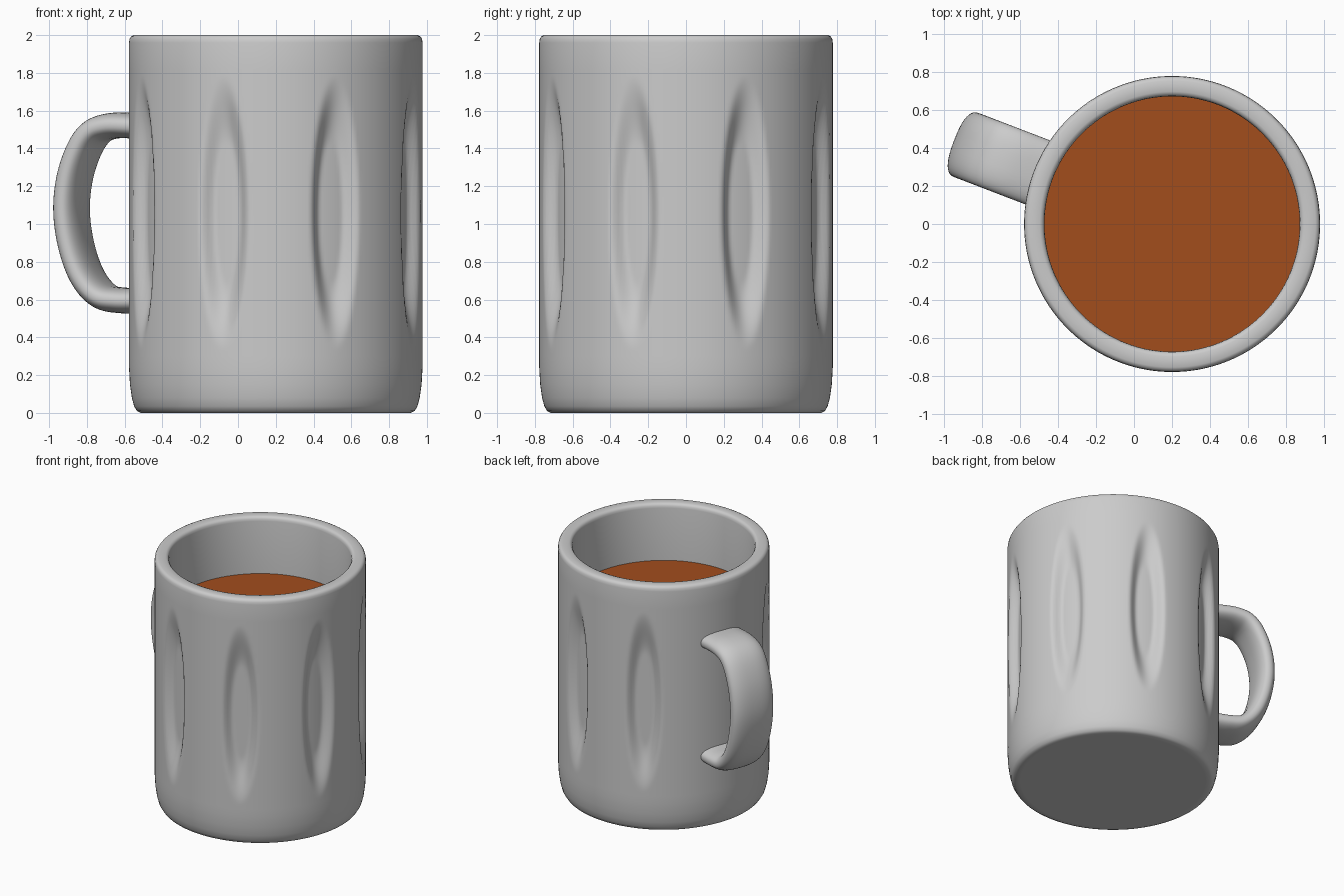
import bpy, bmesh, math
from mathutils import Vector
from mathutils.geometry import interpolate_bezier

if "Cube" in bpy.data.objects:
    bpy.data.objects.remove(bpy.data.objects["Cube"])

CX = 0.2                       # mug axis
R, R_IN = 0.777, 0.67          # outer and inner radius
HANDLE = math.radians(159)     # direction the handle points
SEG = 288


def make_object(name, bm):
    bmesh.ops.recalc_face_normals(bm, faces=bm.faces)
    mesh = bpy.data.meshes.new(name)
    bm.to_mesh(mesh)
    bm.free()
    ob = bpy.data.objects.new(name, mesh)
    bpy.context.collection.objects.link(ob)
    bpy.ops.object.select_all(action='DESELECT')
    ob.select_set(True)
    bpy.context.view_layer.objects.active = ob
    bpy.ops.object.shade_smooth_by_angle(angle=math.radians(50))
    return ob


def skin(name, rings):
    """Bridge closed rings of points and cap both ends."""
    bm = bmesh.new()
    loops = [[bm.verts.new(p) for p in ring] for ring in rings]
    n = len(loops[0])
    for a, b in zip(loops, loops[1:]):
        for i in range(n):
            j = (i + 1) % n
            bm.faces.new((a[i], a[j], b[j], b[i]))
    bm.faces.new(loops[0])
    bm.faces.new(loops[-1])
    return make_object(name, bm)


def dent(angle, z):
    """Depth of the long oval flutes; the one under the handle is left out."""
    step = math.radians(45)
    k = round((angle - HANDLE) / step)
    if k % 8 == 0:
        return 0.0
    u = (angle - HANDLE - k * step) / math.radians(10.5)
    v = (z - 1.06) / 0.73
    q = math.hypot(u, v)
    s = min(max((1 - q) / 0.5, 0), 1)
    return 0.06 * s * s * (3 - 2 * s)


# mug body: lathe profile with a fluted outer wall
outer = [(0.68, 0), (0.715, 0.0), (0.735, 0.01), (0.75, 0.035), (0.762, 0.08),
         (0.772, 0.15), (R, 0.24)]
wall = [(R, 0.3 + 1.52 * i / 90) for i in range(91)]
rim = [(R, 1.96), (0.774, 1.98), (0.766, 1.993), (0.752, 2), (0.695, 2),
       (0.681, 1.994), (0.673, 1.982), (R_IN, 1.965)]
inside = [(R_IN, 1.5), (R_IN, 0.2), (0.65, 0.13), (0.6, 0.1)]
rings = []
for r, z in outer + wall + rim + inside:
    ring = []
    for i in range(SEG):
        a = 2 * math.pi * i / SEG
        d = r - (dent(a, z) if r == R else 0)
        ring.append((CX + d * math.cos(a), d * math.sin(a), z))
    rings.append(ring)
skin("mug_body", rings)

# drink surface
bm = bmesh.new()
bmesh.ops.create_circle(bm, cap_ends=True, segments=128, radius=R_IN + 0.005)
bmesh.ops.translate(bm, verts=bm.verts, vec=(CX, 0, 1.54))
drink = make_object("drink", bm)
mat = bpy.data.materials.new("brown_drink")
mat.diffuse_color = (0.36, 0.074, 0.012, 1)
mat.use_nodes = True
mat.node_tree.nodes["Principled BSDF"].inputs["Base Color"].default_value = mat.diffuse_color
drink.data.materials.append(mat)

# handle: wide rounded band swept along a smooth path (radius, height)
path = [Vector(p) for p in ((0.71, 1.515), (0.92, 1.52), (1.04, 1.465), (1.125, 1.3),
                            (1.158, 1.1), (1.135, 0.9), (1.07, 0.725), (0.975, 0.62),
                            (0.86, 0.595), (0.71, 0.595))]
ext = [2 * path[0] - path[1]] + path + [2 * path[-1] - path[-2]]
pts = []
for p0, p1, p2, p3 in zip(ext, ext[1:], ext[2:], ext[3:]):
    pts += interpolate_bezier(p1, p1 + (p2 - p0) / 6, p2 - (p3 - p1) / 6, p2, 9)[:-1]
pts.append(path[-1])
out = Vector((math.cos(HANDLE), math.sin(HANDLE), 0))
side = Vector((-out.y, out.x, 0))
up = Vector((0, 0, 1))
rings = []
for i, p in enumerate(pts):
    t = pts[min(i + 1, len(pts) - 1)] - pts[max(i - 1, 0)]
    n = (out * t.y - up * t.x).normalized()
    c = Vector((CX, 0, 0)) + out * p.x + up * p.y
    ring = []
    for j in range(40):
        a = 2 * math.pi * j / 40
        cs, sn = math.cos(a), math.sin(a)
        ring.append(c + side * math.copysign(abs(cs) ** 0.75, cs) * 0.18
                    + n * math.copysign(abs(sn) ** 0.85, sn) * 0.068)
    rings.append(ring)
skin("handle", rings)
